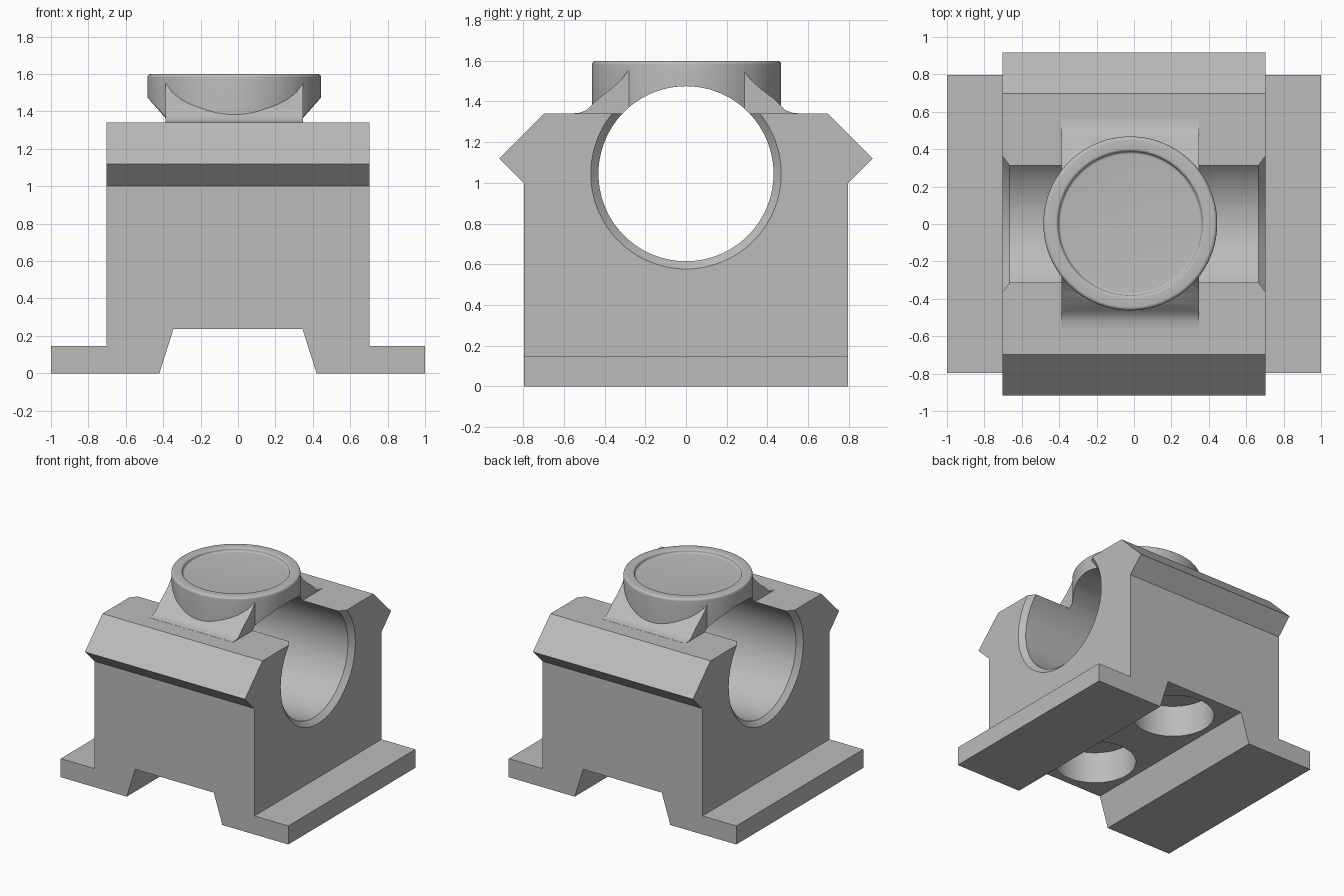
import bpy, bmesh, math
from mathutils import Matrix, Vector

if "Cube" in bpy.data.objects:
    bpy.data.objects.remove(bpy.data.objects["Cube"])

grey = bpy.data.materials.new("machined grey")
grey.use_nodes = True
colour = (0.5, 0.5, 0.5, 1)
grey.diffuse_color = colour
grey.node_tree.nodes["Principled BSDF"].inputs["Base Color"].default_value = colour


def add_object(name, bm):
    bmesh.ops.recalc_face_normals(bm, faces=bm.faces)
    mesh = bpy.data.meshes.new(name)
    bm.to_mesh(mesh)
    bm.free()
    mesh.materials.append(grey)
    obj = bpy.data.objects.new(name, mesh)
    bpy.context.collection.objects.link(obj)
    return obj


def extrude(name, half, axis, start, end):
    """Mirror a half outline of (across, z) points and extrude it along x or y."""
    outline = half + [(-a, z) for a, z in reversed(half)]
    bm = bmesh.new()
    place = (lambda a, z: (start, a, z)) if axis == "x" else (lambda a, z: (a, start, z))
    face = bm.faces.new([bm.verts.new(place(a, z)) for a, z in outline])
    result = bmesh.ops.extrude_face_region(bm, geom=[face])
    shift = Vector((end - start, 0, 0) if axis == "x" else (0, end - start, 0))
    moved = [v for v in result["geom"] if isinstance(v, bmesh.types.BMVert)]
    bmesh.ops.translate(bm, verts=moved, vec=shift)
    return add_object(name, bm)


def lathe(name, profile, centre, along_x=False):
    """Spin a closed (radius, height) profile, starting and ending on the axis."""
    bm = bmesh.new()
    verts = [bm.verts.new((r, 0, h)) for r, h in profile]
    edges = [bm.edges.new(pair) for pair in zip(verts, verts[1:])]
    bmesh.ops.spin(bm, geom=verts + edges, cent=(0, 0, 0), axis=(0, 0, 1),
                   angle=math.tau, steps=96, use_duplicate=False)
    bmesh.ops.remove_doubles(bm, verts=bm.verts, dist=0.0001)
    if along_x:
        bm.transform(Matrix.Rotation(math.pi / 2, 4, "Y"))
    bm.transform(Matrix.Translation(centre))
    return add_object(name, bm)


def combine(target, tool, operation):
    mod = target.modifiers.new(operation.lower(), "BOOLEAN")
    mod.operation, mod.solver, mod.object = operation, "EXACT", tool
    bpy.context.view_layer.objects.active = target
    bpy.ops.object.modifier_apply(modifier=mod.name)
    bpy.data.objects.remove(tool)


def arc(cx, cz, radius, first, last, steps=6):
    angles = [math.radians(first + (last - first) * i / steps) for i in range(steps + 1)]
    return [(cx + radius * math.cos(a), cz + radius * math.sin(a)) for a in angles]


# Block: flanged, notched front outline intersected with the railed side outline
housing = extrude("bearing_housing", [(0.345, 0.237), (0.42, 0), (1, 0), (1, 0.147),
                                      (0.703, 0.147), (0.703, 1.5)], "y", -1, 1)
rails = extrude("rail_outline", [(0.797, 0), (0.797, 1), (0.917, 1.12), (0.697, 1.34)],
                "x", -1.1, 1.1)
combine(housing, rails, "INTERSECT")

# Saddle: concave shoulders flaring from the boss to the block top
shoulder = [(0.56, 1.3), (0.56, 1.341), (0.52, 1.345), (0.49, 1.357), (0.465, 1.38),
            (0.43, 1.415), (0.37, 1.46), (0.32, 1.505), (0.285, 1.55)]
combine(housing, extrude("saddle", shoulder, "x", -0.387, 0.348), "UNION")

# Round boss with rounded rim and shallow recess
boss_profile = ([(0, 1.2), (0.465, 1.2)] + arc(0.445, 1.58, 0.02, 0, 90)
                + arc(0.4, 1.585, 0.015, 90, 180) + arc(0.37, 1.585, 0.015, 0, -90)
                + [(0, 1.57)])
combine(housing, lathe("boss", boss_profile, (-0.02, 0.003, 0)), "UNION")

# Through bore, chamfered at both ends
bore_profile = [(0, -0.8), (0.565, -0.8), (0.43, -0.665),
                (0.43, 0.665), (0.565, 0.8), (0, 0.8)]
combine(housing, lathe("bore", bore_profile, (0, 0, 1.045), True), "DIFFERENCE")

# Two blind holes in the underside channel
for y in (-0.44, 0.44):
    hole = lathe("blind_hole", [(0, 0.1), (0.297, 0.1), (0.297, 0.487), (0, 0.487)], (0, y, 0))
    combine(housing, hole, "DIFFERENCE")

bpy.ops.object.select_all(action="DESELECT")
housing.select_set(True)
bpy.context.view_layer.objects.active = housing
bpy.ops.object.shade_smooth_by_angle(angle=math.radians(30))
